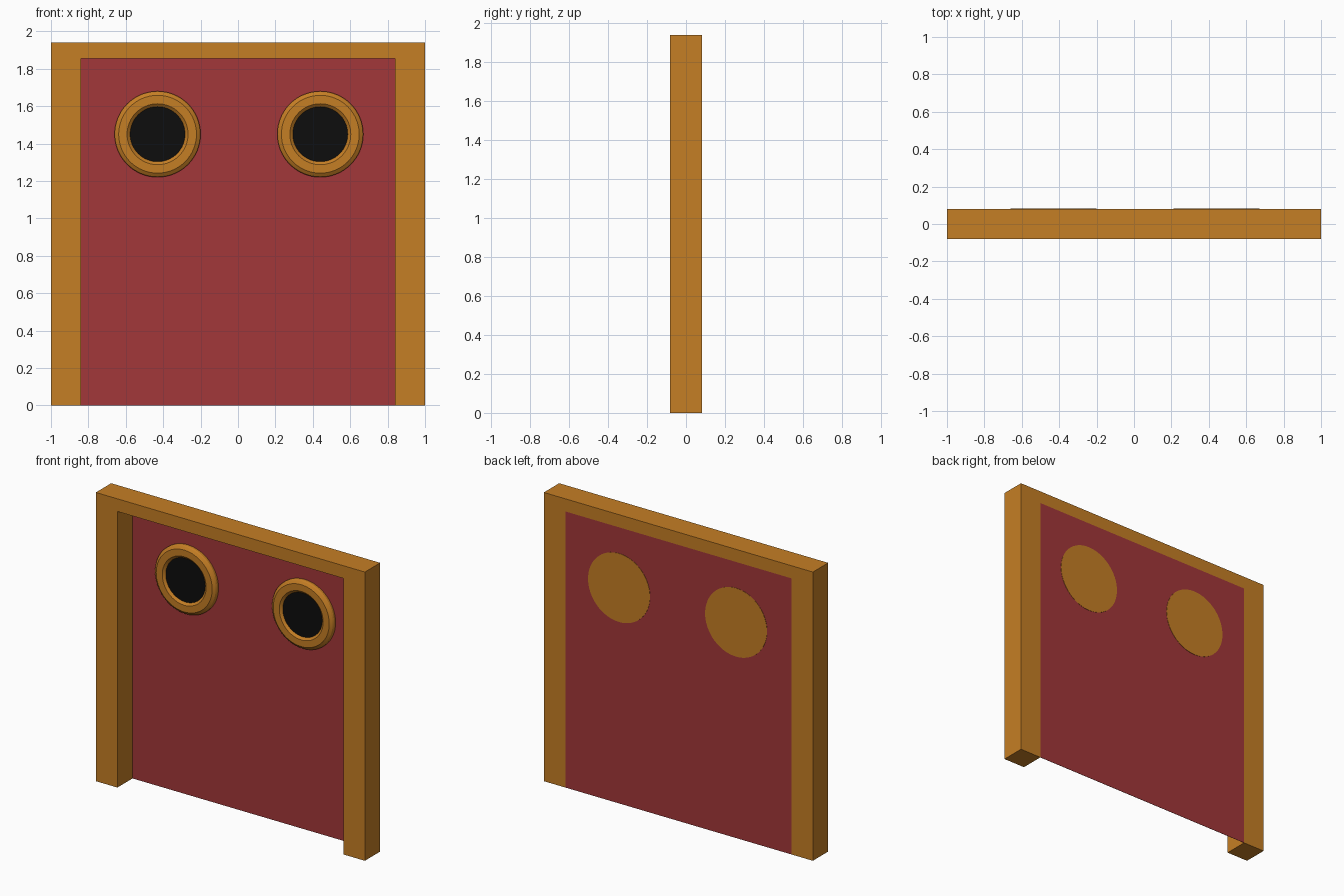
import bpy, bmesh, math

if "Cube" in bpy.data.objects:
    bpy.data.objects.remove(bpy.data.objects["Cube"])


def material(name, rgb):
    m = bpy.data.materials.new(name)
    m.diffuse_color = (*rgb, 1)
    m.use_nodes = True
    m.node_tree.nodes["Principled BSDF"].inputs["Base Color"].default_value = m.diffuse_color
    return m


WOOD = material("golden wood", (0.56, 0.21, 0.018))
RED = material("dark red", (0.36, 0.038, 0.041))
BLACK = material("black glass", (0.004, 0.004, 0.004))


def finish(name, bm, mats):
    bmesh.ops.recalc_face_normals(bm, faces=bm.faces)
    me = bpy.data.meshes.new(name)
    bm.to_mesh(me)
    bm.free()
    for m in mats:
        me.materials.append(m)
    ob = bpy.data.objects.new(name, me)
    bpy.context.collection.objects.link(ob)
    return ob


# Door frame: an upside-down U extruded through the wall depth
W, H, IW, IH, D = 1.0, 1.94, 0.84, 1.855, 0.081
outline = [(-W, 0), (-W, H), (W, H), (W, 0), (IW, 0), (IW, IH), (-IW, IH), (-IW, 0)]
bm = bmesh.new()
face = bm.faces.new([bm.verts.new((x, -D, z)) for x, z in outline])
ext = bmesh.ops.extrude_face_region(bm, geom=[face])
bmesh.ops.translate(bm, vec=(0, 2 * D, 0),
                    verts=[g for g in ext["geom"] if isinstance(g, bmesh.types.BMVert)])
finish("door_frame", bm, [WOOD])

# Door panel: thin sheet flush with the back of the frame
bm = bmesh.new()
y0, y1 = 0.0795, D
front = bm.faces.new([bm.verts.new(p) for p in
                      ((-IW, y0, 0), (IW, y0, 0), (IW, y0, IH), (-IW, y0, IH))])
ext = bmesh.ops.extrude_face_region(bm, geom=[front])
bmesh.ops.translate(bm, vec=(0, y1 - y0, 0),
                    verts=[g for g in ext["geom"] if isinstance(g, bmesh.types.BMVert)])
finish("door_panel", bm, [RED])


# Porthole: turned ring with closed back and a dark recessed pane
PROFILE = [(0.230, 0.083), (0.230, 0.064), (0.225, 0.055), (0.208, 0.043),
           (0.163, 0.043), (0.147, 0.057)]


def porthole(name, cx, cz, n=64):
    bm = bmesh.new()
    rings = [[bm.verts.new((cx + r * math.cos(2 * math.pi * i / n), y,
                            cz + r * math.sin(2 * math.pi * i / n)))
              for i in range(n)] for r, y in PROFILE]
    for a, b in zip(rings, rings[1:]):
        for i in range(n):
            j = (i + 1) % n
            bm.faces.new((a[i], a[j], b[j], b[i]))
    bm.faces.new(rings[0])
    pane = bm.faces.new(rings[-1])
    pane.material_index = 1
    ob = finish(name, bm, [WOOD, BLACK])
    bpy.context.view_layer.objects.active = ob
    ob.select_set(True)
    bpy.ops.object.shade_smooth_by_angle(angle=math.radians(25))
    ob.select_set(False)


porthole("left_porthole", -0.43, 1.45)
porthole("right_porthole", 0.44, 1.45)
